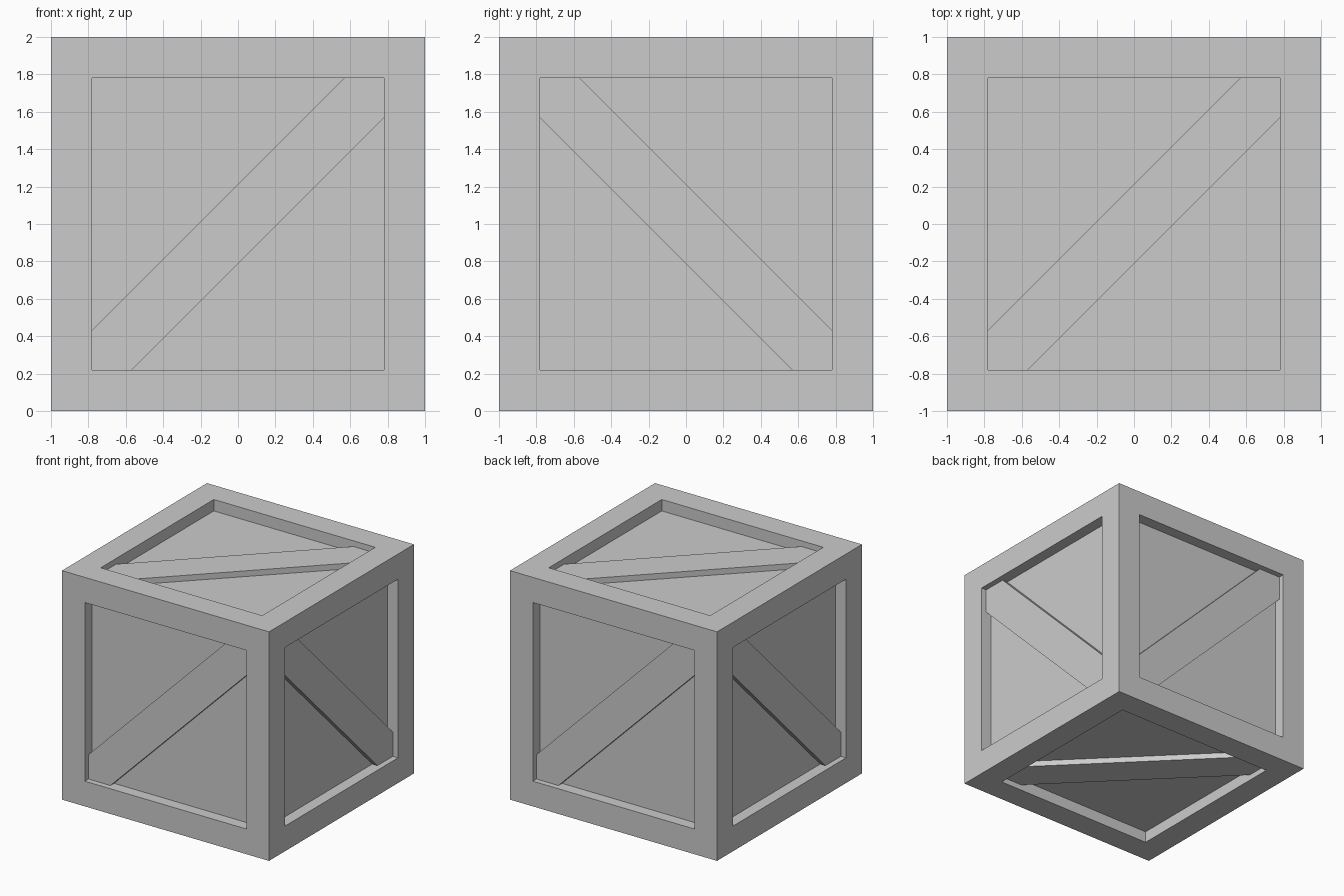
import bpy, bmesh
from mathutils import Vector, Matrix

if "Cube" in bpy.data.objects:
    bpy.data.objects.remove(bpy.data.objects["Cube"])

HALF, FRAME = 1.0, 0.22           # half size of crate, width of the frame boards
PANEL_DEPTH, BRACE_DEPTH = 0.10, 0.05
BRACE_OFF = 0.213                 # distance along the panel edge from corner to brace edge
CENTRE = Vector((0, 0, HALF))


def finish(bm, name):
    bmesh.ops.recalc_face_normals(bm, faces=bm.faces)
    mesh = bpy.data.meshes.new(name)
    bm.to_mesh(mesh)
    bm.free()
    obj = bpy.data.objects.new(name, mesh)
    bpy.context.collection.objects.link(obj)
    return obj


# Crate body: cube with a recessed panel in every side
bm = bmesh.new()
bmesh.ops.create_cube(bm, size=2 * HALF, matrix=Matrix.Translation(CENTRE))
panels = list(bm.faces)
bmesh.ops.inset_individual(bm, faces=panels, thickness=FRAME, use_even_offset=True)
for panel in bmesh.ops.extrude_discrete_faces(bm, faces=panels)["faces"]:
    panel.normal_update()
    bmesh.ops.translate(bm, verts=panel.verts, vec=-panel.normal * PANEL_DEPTH)
finish(bm, "crate_body")


# Diagonal brace: six-sided board running corner to corner inside a panel
def brace(name, normal, u):
    n, u = Vector(normal), Vector(u)
    v = n.cross(u)
    a = HALF - FRAME
    b = a - BRACE_OFF
    outline = [(-a, -a), (-b, -a), (a, b), (a, a), (b, a), (-a, -b)]
    bm = bmesh.new()
    base = CENTRE + n * (HALF - PANEL_DEPTH)
    face = bm.faces.new([bm.verts.new(base + u * p + v * q) for p, q in outline])
    ext = bmesh.ops.extrude_face_region(bm, geom=[face], use_keep_orig=True)["geom"]
    top = [g for g in ext if isinstance(g, bmesh.types.BMVert)]
    bmesh.ops.translate(bm, verts=top, vec=n * (PANEL_DEPTH - BRACE_DEPTH))
    finish(bm, name)


# One brace per side: outward direction and the panel's first axis
brace("front_brace", (0, -1, 0), (1, 0, 0))
brace("back_brace", (0, 1, 0), (-1, 0, 0))
brace("right_brace", (1, 0, 0), (0, 0, -1))
brace("left_brace", (-1, 0, 0), (0, 0, 1))
brace("top_brace", (0, 0, 1), (1, 0, 0))
brace("bottom_brace", (0, 0, -1), (1, 0, 0))
